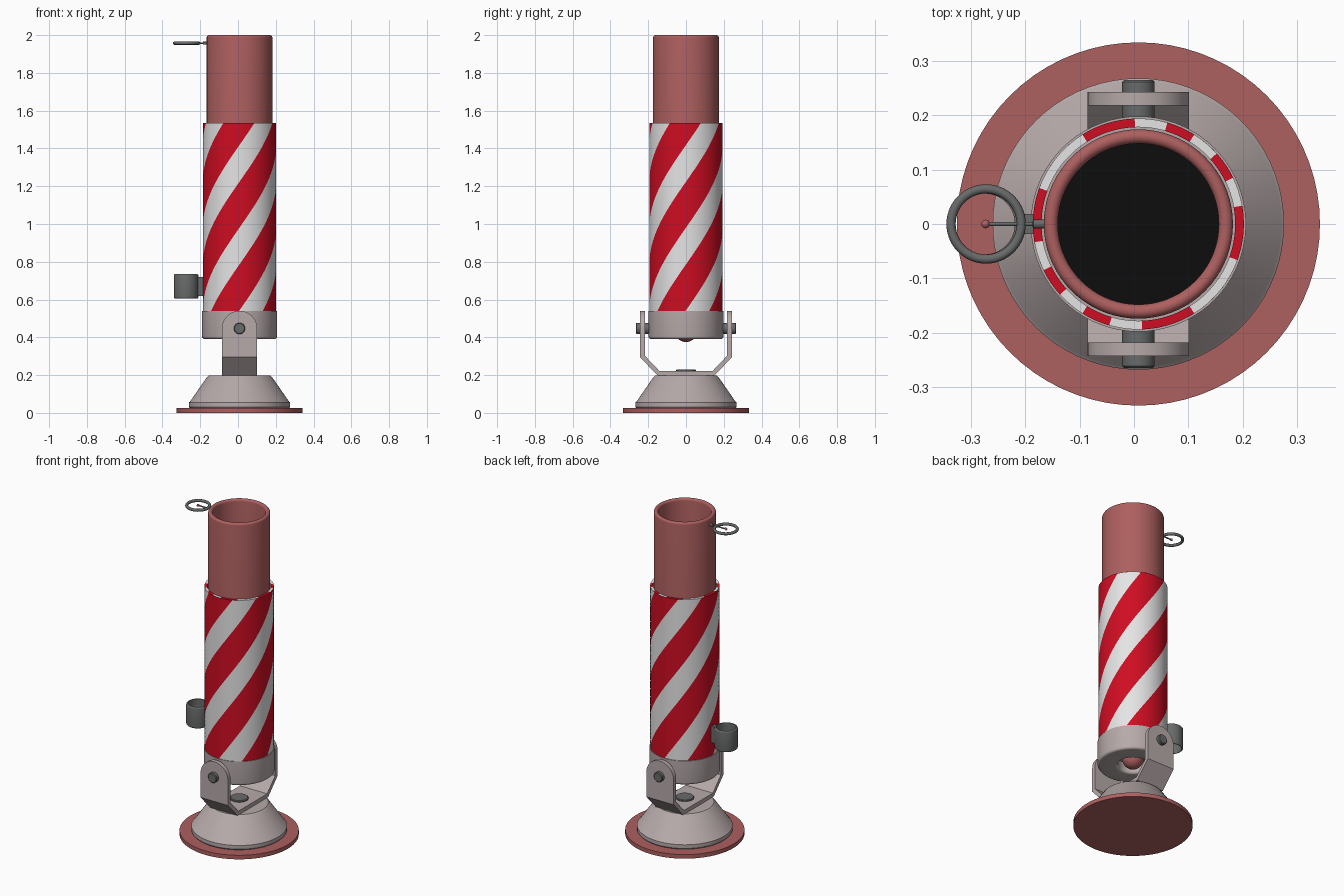
import bpy, bmesh, math
from mathutils import Matrix, Vector

if "Cube" in bpy.data.objects:
    bpy.data.objects.remove(bpy.data.objects["Cube"])

CX = 0.008  # column axis


def mat(name, r, g, b):
    m = bpy.data.materials.new(name)
    m.diffuse_color = (r, g, b, 1)
    m.use_nodes = True
    m.node_tree.nodes["Principled BSDF"].inputs["Base Color"].default_value = m.diffuse_color
    return m


RUST = mat("dusty red", 0.42, 0.115, 0.115)
WARM = mat("warm grey", 0.47, 0.40, 0.40)
DARK = mat("dark grey", 0.14, 0.145, 0.145)
RED = mat("stripe red", 0.62, 0.004, 0.016)
WHITE = mat("stripe white", 0.78, 0.78, 0.78)
BLACK = mat("black", 0.004, 0.004, 0.004)


def finish(name, bm, mats, matrix=Matrix.Translation((CX, 0, 0)), angle=35):
    bmesh.ops.recalc_face_normals(bm, faces=bm.faces)
    me = bpy.data.meshes.new(name)
    bm.to_mesh(me)
    bm.free()
    for m in mats:
        me.materials.append(m)
    ob = bpy.data.objects.new(name, me)
    ob.matrix_world = matrix
    bpy.context.scene.collection.objects.link(ob)
    bpy.ops.object.select_all(action='DESELECT')
    ob.select_set(True)
    bpy.context.view_layer.objects.active = ob
    bpy.ops.object.shade_smooth_by_angle(angle=math.radians(angle))
    return ob


def lathe(name, profile, material, closed=False, segs=72, **kw):
    """Turn an (r, z) profile about z."""
    bm = bmesh.new()
    vs = [bm.verts.new((r, 0, z)) for r, z in profile]
    n = len(vs)
    es = [bm.edges.new((vs[i], vs[(i + 1) % n])) for i in range(n if closed else n - 1)]
    bmesh.ops.spin(bm, geom=vs + es, cent=(0, 0, 0), axis=(0, 0, 1),
                   angle=2 * math.pi, steps=segs, use_duplicate=False)
    bmesh.ops.remove_doubles(bm, verts=bm.verts, dist=1e-5)
    return finish(name, bm, [material], **kw)


def prism(name, points, offset, material):
    """Extrude a closed outline by an offset vector."""
    bm = bmesh.new()
    f = bm.faces.new([bm.verts.new(p) for p in points])
    g = bmesh.ops.extrude_face_region(bm, geom=[f])["geom"]
    bmesh.ops.translate(bm, vec=Vector(offset),
                        verts=[v for v in g if isinstance(v, bmesh.types.BMVert)])
    return finish(name, bm, [material])


def arc(cr, cz, r, a0, a1, n):
    return [(cr + r * math.cos(math.radians(a0 + (a1 - a0) * i / n)),
             cz + r * math.sin(math.radians(a0 + (a1 - a0) * i / n))) for i in range(n + 1)]


# foot: flat disc and cone
lathe("base_disc", [(0, 0), (0.334, 0), (0.334, 0.025), (0, 0.025)], RUST)
lathe("base_cone", [(0, 0.025), (0.262, 0.025), (0.268, 0.032), (0.268, 0.055),
                    (0.262, 0.06), (0.172, 0.19), (0.163, 0.197), (0, 0.197)], WARM)
lathe("swivel_bolt", [(0, 0.19), (0.052, 0.19), (0.052, 0.226), (0.048, 0.23), (0, 0.23)], DARK, segs=32)

# yoke: bent strap, rounded ears, pivot pins
W = 0.0935
strap = [(-0.243, 0.31), (-0.243, 0.295), (-0.15, 0.197), (0.15, 0.197), (0.243, 0.295), (0.243, 0.31),
         (0.218, 0.31), (0.218, 0.303), (0.14, 0.221), (-0.14, 0.221), (-0.218, 0.303), (-0.218, 0.31)]
prism("yoke_strap", [(-W, y, z) for y, z in strap], (2 * W, 0, 0), WARM)
ear = [(-W, 0.31), (W, 0.31)] + arc(0, 0.447, W, 0, 180, 24)
for side, s in (("front", -1), ("back", 1)):
    prism("yoke_ear_" + side, [(x, s * 0.218, z) for x, z in ear], (0, s * 0.025, 0), WARM)
    lathe("pivot_pin_" + side, [(0, 0), (0.03, 0), (0.03, 0.076), (0.026, 0.08), (0, 0.08)], DARK, segs=32,
          matrix=Matrix.Translation((CX, s * 0.185, 0.447)) @ Matrix.Rotation(-s * math.pi / 2, 4, 'X'))

# collar with recessed underside and ball
lathe("collar", [(0, 0.54), (0.198, 0.54)] + arc(0.183, 0.405, 0.015, 0, -90, 5)
      + arc(0.1, 0.405, 0.015, -90, -180, 5) + [(0.085, 0.45), (0, 0.45)], WARM)
lathe("socket_ball", arc(0, 0.435, 0.06, -90, 90, 16), RUST, segs=40)

# striped sleeve: columns of the mesh follow the helix, so stripes are whole columns
Z0, Z1, LEAD, N, ROWS = 0.54, 1.535, 1.75, 72, 60
bm = bmesh.new()
start = math.radians(-90 - 1 - 25)
rings = []
for j in range(ROWS + 1):
    z = Z0 + (Z1 - Z0) * j / ROWS
    twist = start + 2 * math.pi * (z - Z1) / LEAD
    rings.append([bm.verts.new((0.194 * math.cos(twist + 2 * math.pi * i / N),
                                0.194 * math.sin(twist + 2 * math.pi * i / N), z)) for i in range(N)])
for a, b in zip(rings, rings[1:]):
    for i in range(N):
        k = (i + 1) % N
        f = bm.faces.new((a[i], a[k], b[k], b[i]))
        f.material_index = 1 if i % 18 < 10 else 0
finish("striped_sleeve", bm, [WHITE, RED])

# sleeve rim, painted by straight bands across it
bm = bmesh.new()
M = 180
rim = [[bm.verts.new((r * math.cos(2 * math.pi * i / M), r * math.sin(2 * math.pi * i / M), z))
        for i in range(M)] for r, z in ((0.194, Z1), (0.178, Z1), (0.178, Z1 - 0.1))]
for a, b in zip(rim, rim[1:]):
    for i in range(M):
        k = (i + 1) % M
        f = bm.faces.new((a[i], a[k], b[k], b[i]))
        c = abs(math.cos(math.radians((i + 0.5) * 360 / M - 50.5)))
        f.material_index = 1 if 0.33 < c < 0.75 or 0.91 < c < 0.99 else 0
finish("sleeve_rim", bm, [WHITE, RED])

# inner barrel with rounded lip and dark bottom
lathe("inner_barrel", [(0.148, 0.56), (0.174, 0.56)] + arc(0.161, 1.987, 0.013, 0, 180, 10), RUST, closed=True)
lathe("barrel_floor", [(0, 0.55), (0.15, 0.55), (0.15, 0.57), (0, 0.57)], BLACK)

# side cup: open short tube on a bracket
PX = -0.275
lathe("side_cup", arc(0.057, 0.613, 0.008, -90, 0, 4) + arc(0.057, 0.727, 0.008, 0, 90, 4)
      + [(0.056, 0.735), (0.056, 0.605)], DARK, closed=True, segs=40,
      matrix=Matrix.Translation((PX, 0, 0)))
prism("cup_bracket", [(-0.222, -0.018, 0.62), (-0.19, -0.018, 0.62), (-0.19, 0.018, 0.62),
                      (-0.222, 0.018, 0.62)], (0, 0, 0.1), DARK)

# top sight ring, rod and bead
RZ = 1.957
lathe("sight_ring", arc(0.0645, 0, 0.0085, 0, 330, 11), DARK, closed=True, segs=56,
      matrix=Matrix.Translation((-0.272, 0, RZ)))
lathe("sight_rod", [(0, 0), (0.004, 0), (0.004, 0.085), (0.008, 0.087), (0.008, 0.112), (0, 0.112)], DARK, segs=16,
      matrix=Matrix.Translation((-0.272, 0, RZ)) @ Matrix.Rotation(math.pi / 2, 4, 'Y'))
lathe("sight_bead", arc(0, 0, 0.008, -90, 90, 8), RUST, segs=16,
      matrix=Matrix.Translation((-0.273, 0, RZ)))
